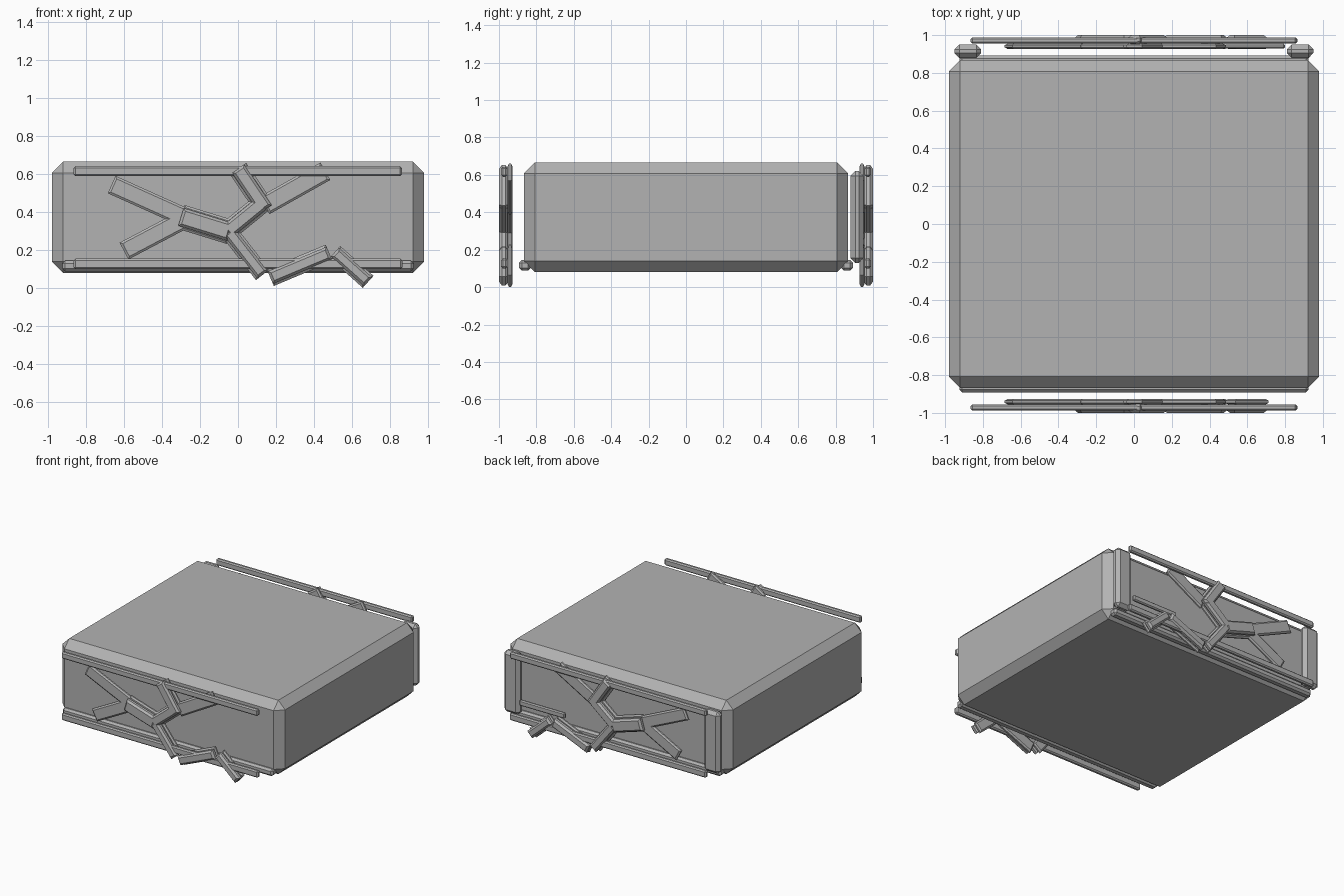
import bpy, bmesh, math
from mathutils import Vector

if "Cube" in bpy.data.objects:
    bpy.data.objects.remove(bpy.data.objects["Cube"])

grey = bpy.data.materials.new("plain grey")
grey.diffuse_color = (0.45, 0.45, 0.45, 1)
grey.use_nodes = True
grey.node_tree.nodes["Principled BSDF"].inputs["Base Color"].default_value = grey.diffuse_color


def finish(name, bm):
    bmesh.ops.recalc_face_normals(bm, faces=bm.faces)
    me = bpy.data.meshes.new(name)
    bm.to_mesh(me)
    bm.free()
    me.materials.append(grey)
    ob = bpy.data.objects.new(name, me)
    bpy.context.collection.objects.link(ob)
    return ob


def block(name, x, y, z, bevel):
    """Chamfered box between coordinate pairs."""
    bm = bmesh.new()
    bmesh.ops.create_cube(bm, size=1)
    for v in bm.verts:
        v.co = Vector([(a + b) / 2 + c * (b - a) for (a, b), c in zip((x, y, z), v.co)])
    bmesh.ops.bevel(bm, geom=bm.edges[:], offset=bevel, segments=1, affect='EDGES')
    return finish(name, bm)


def strut(name, p, q, width, y0, y1, inset):
    """Flat bar from p to q in the xz plane with chamfered front and back rims."""
    p, q = Vector(p), Vector(q)
    d = (q - p).normalized()
    n = Vector((-d.y, d.x))
    bm = bmesh.new()
    rings = []
    t = 0.3 * (y1 - y0)
    for y, s in ((y0, inset), (y0 + t, 0), (y1 - t, 0), (y1, inset)):
        h = width / 2 - s
        a, b = p + d * s, q - d * s
        rings.append([bm.verts.new((c.x, y, c.y))
                      for c in (a - n * h, b - n * h, b + n * h, a + n * h)])
    for r0, r1 in zip(rings, rings[1:]):
        for i in range(4):
            j = (i + 1) % 4
            bm.faces.new((r0[i], r0[j], r1[j], r1[i]))
    bm.faces.new(rings[0])
    bm.faces.new(rings[-1])
    return finish(name, bm)


# main chamfered slab
block("body", (-0.98, 0.98), (-0.867, 0.867), (0.08, 0.667), 0.06)

# start, end, width, has raised outer layer
branches = [
    ((-0.665, 0.545), (-0.22, 0.345), 0.10, False),
    ((-0.60, 0.195), (-0.24, 0.385), 0.10, False),
    ((-0.30, 0.375), (-0.04, 0.295), 0.13, True),
    ((-0.06, 0.295), (0.13, 0.45), 0.105, True),
    ((0.145, 0.415), (0.0, 0.63), 0.105, True),
    ((0.14, 0.435), (0.46, 0.615), 0.105, False),
    ((-0.05, 0.30), (0.13, 0.07), 0.09, True),
    ((0.17, 0.055), (0.48, 0.185), 0.095, True),
    ((0.51, 0.19), (0.685, 0.033), 0.085, True),
]

for side, label in ((-1, "front"), (1, "back")):
    def ys(a, b):
        return sorted((side * a, side * b))
    # sill against the slab and the two free rails
    block(label + "_sill", (-0.925, 0.925), ys(0.83, 0.892), (0.088, 0.145), 0.015)
    block(label + "_lower_rail", (-0.865, 0.865), ys(0.955, 0.988), (0.10, 0.155), 0.009)
    block(label + "_upper_rail", (-0.865, 0.862), ys(0.955, 0.988), (0.59, 0.642), 0.009)
    # branch ornament
    for i, (p, q, w, raised) in enumerate(branches):
        strut(f"{label}_branch_{i}", p, q, w, *ys(0.927, 0.955), 0.012)
        if raised:
            strut(f"{label}_branch_ridge_{i}", p, q, w * 0.75, *ys(0.95, 1.0), 0.014)

# rear corner posts and short rear bar
for s, label in ((-1, "left"), (1, "right")):
    block(label + "_rear_post", sorted((s * 0.81, s * 0.95)), (0.88, 0.95), (0.13, 0.62), 0.025)
block("rear_short_bar", (0.40, 0.80), (0.928, 0.955), (0.22, 0.265), 0.008)
